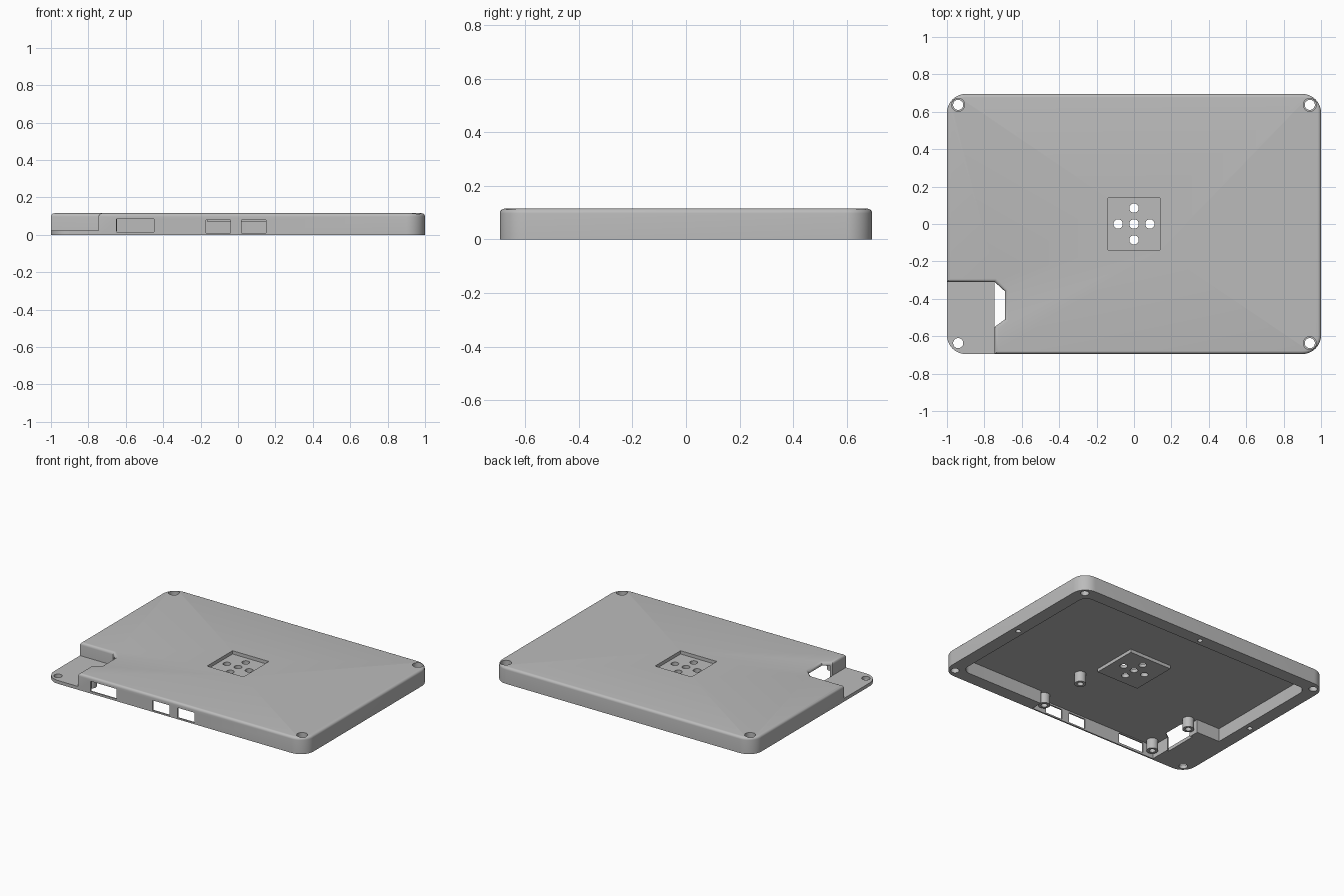
import bpy
import bmesh
from math import cos, sin, pi
from mathutils import Vector

if "Cube" in bpy.data.objects:
    bpy.data.objects.remove(bpy.data.objects["Cube"])

grey = bpy.data.materials.new("plain grey")
grey.use_nodes = True
grey.diffuse_color = (0.5, 0.5, 0.5, 1)
grey.node_tree.nodes["Principled BSDF"].inputs["Base Color"].default_value = (0.5, 0.5, 0.5, 1)

W, D, H = 1.0, 0.695, 0.115       # half width, half depth, height
SKIN = 0.023                      # sheet thickness
CEIL = H - SKIN                   # underside of the top
NX, NY = -0.745, -0.31            # inner corner of the notch


def outline(corners, steps=10):
    """Polygon points; a third value rounds that right-angled corner."""
    points = []
    for i, corner in enumerate(corners):
        p = Vector(corner[:2])
        r = corner[2] if len(corner) > 2 else 0
        if not r:
            points.append(p)
            continue
        d1 = (Vector(corners[i - 1][:2]) - p).normalized()
        d2 = (Vector(corners[(i + 1) % len(corners)][:2]) - p).normalized()
        c = p + (d1 + d2) * r
        for k in range(steps + 1):
            t = k / steps * pi / 2
            points.append(c - d2 * r * cos(t) - d1 * r * sin(t))
    return points


def prism(name, points, z0, z1, fillet=0):
    bm = bmesh.new()
    face = bm.faces.new([bm.verts.new((p[0], p[1], z0)) for p in points])
    grown = bmesh.ops.extrude_face_region(bm, geom=[face])["geom"]
    for v in grown:
        if isinstance(v, bmesh.types.BMVert):
            v.co.z = z1
    bmesh.ops.recalc_face_normals(bm, faces=bm.faces)
    if fillet:
        top = [e for e in bm.edges if all(v.co.z > z1 - 1e-5 for v in e.verts)]
        bmesh.ops.bevel(bm, geom=top, offset=fillet, segments=5, profile=0.5, affect='EDGES')
    mesh = bpy.data.meshes.new(name)
    bm.to_mesh(mesh)
    bm.free()
    mesh.materials.append(grey)
    obj = bpy.data.objects.new(name, mesh)
    bpy.context.collection.objects.link(obj)
    return obj


def box(name, x0, x1, y0, y1, z0, z1, r=0):
    return prism(name, outline([(x0, y0, r), (x1, y0, r), (x1, y1, r), (x0, y1, r)]), z0, z1)


def disc(name, x, y, r, z0, z1, n=28):
    ring = [(x + r * cos(2 * pi * k / n), y + r * sin(2 * pi * k / n)) for k in range(n)]
    return prism(name, ring, z0, z1)


def combine(target, tool, operation='DIFFERENCE'):
    tool.hide_render = True
    mod = target.modifiers.new("combine", 'BOOLEAN')
    mod.operation, mod.object, mod.solver = operation, tool, 'EXACT'
    bpy.context.view_layer.objects.active = target
    bpy.ops.object.modifier_apply(modifier=mod.name)
    bpy.data.objects.remove(tool)


# Lid shell, with the corner notch and card opening in its outline
lid = prism("lid_shell", outline([
    (-W, NY), (NX, NY), (-0.69, -0.36), (-0.69, -0.51), (NX, -0.55), (NX, -D),
    (W, -D, 0.1), (W, D, 0.1), (-W, D, 0.1)]), 0, H, fillet=0.018)

# Main cavity and board pocket, one shape open at the bottom
combine(lid, prism("cavity_cutter", outline([
    (-0.91, -0.25), (-0.73, -0.25), (-0.73, -0.685), (0.26, -0.685), (0.26, -0.605),
    (0.91, -0.605, 0.06), (0.91, 0.605, 0.06), (-0.91, 0.605, 0.06)]), -0.1, CEIL))

# Square sunken panel with five vent holes
combine(lid, box("panel_boss", -0.163, 0.163, -0.163, 0.163, CEIL - SKIN, H - 0.01), 'UNION')
combine(lid, box("panel_cutter", -0.14, 0.14, -0.14, 0.14, CEIL, H + 0.1))
for x, y in [(0, 0), (0.085, 0), (-0.085, 0), (0, 0.085), (0, -0.085)]:
    combine(lid, disc("vent_cutter", x, y, 0.025, 0, H + 0.1))

# Port openings in the front wall
for x0, x1, z0, z1 in [(-0.65, -0.45, 0.015, 0.085),
                       (-0.17, -0.04, 0.01, 0.08), (0.02, 0.15, 0.01, 0.08)]:
    combine(lid, box("port_cutter", x0, x1, -0.8, -0.66, z0, z1))

# Counterbored corner screw holes and blind rim holes
for x, y in [(0.94, 0.637), (-0.94, 0.637), (0.94, -0.637)]:
    combine(lid, disc("screw_cutter", x, y, 0.027, -0.1, H + 0.1))
    combine(lid, disc("screw_head_cutter", x, y, 0.035, H - 0.035, H + 0.1))
for x, y in [(0.953, 0), (-0.953, 0), (0, 0.648)]:
    combine(lid, disc("rim_hole_cutter", x, y, 0.017, -0.1, 0.07))

# Thin corner tab under the notch
tab = prism("corner_tab", outline([(-W, -D, 0.1), (NX, -D), (NX, NY), (-W, NY)]), 0, SKIN)
combine(tab, disc("tab_hole_cutter", -0.94, -0.637, 0.027, -0.1, 0.1))

# Four hollow board standoffs hanging from the top
parts = [lid, tab]
for side, x in (("left", 0.205), ("right", -0.685)):
    for end, y in (("front", -0.637), ("back", -0.284)):
        post = disc(f"standoff_{end}_{side}", x, y, 0.037, 0.02, CEIL + 0.004)
        combine(post, disc("standoff_hole_cutter", x, y, 0.02, -0.1, CEIL - 0.01))
        parts.append(post)

for obj in bpy.context.view_layer.objects:
    obj.select_set(obj in parts)
bpy.context.view_layer.objects.active = lid
bpy.ops.object.shade_smooth_by_angle(angle=pi / 6)
